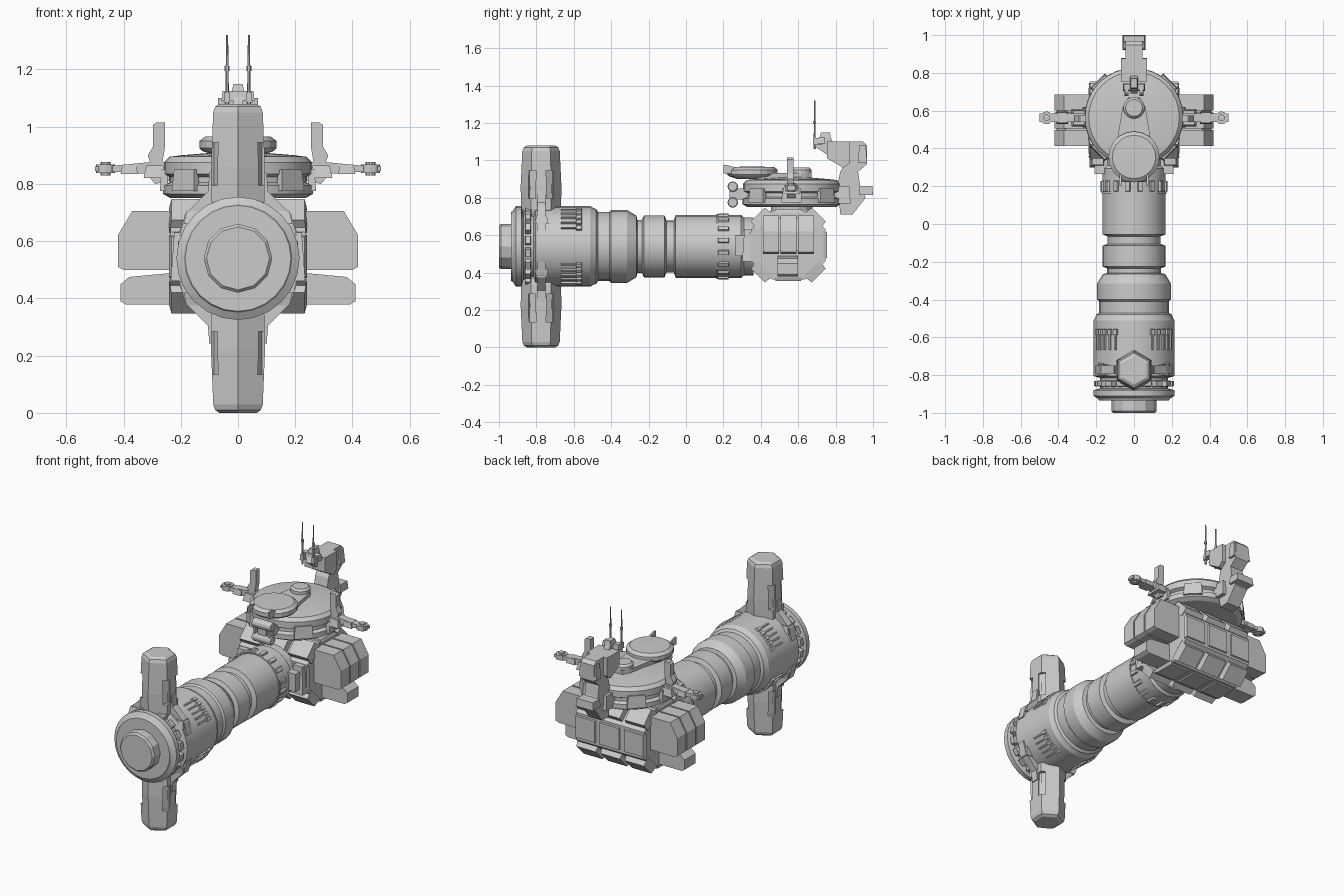
import bpy, bmesh
from math import sin, cos, pi, radians
from mathutils import Matrix, Vector

if "Cube" in bpy.data.objects:
    bpy.data.objects.remove(bpy.data.objects["Cube"])

CZ = 0.54  # height of the main axis
pivot = bpy.data.objects.new("mirror_pivot", None)
pivot.location = (0, 0, CZ)
pivot.hide_render = True
bpy.context.collection.objects.link(pivot)


def build(name, verts, faces, mirror="", smooth=0):
    me = bpy.data.meshes.new(name)
    me.from_pydata([tuple(v) for v in verts], [], faces)
    bm = bmesh.new()
    bm.from_mesh(me)
    bmesh.ops.recalc_face_normals(bm, faces=bm.faces)
    bm.to_mesh(me)
    bm.free()
    ob = bpy.data.objects.new(name, me)
    bpy.context.collection.objects.link(ob)
    if smooth:
        bpy.ops.object.select_all(action='DESELECT')
        ob.select_set(True)
        bpy.context.view_layer.objects.active = ob
        bpy.ops.object.shade_smooth_by_angle(angle=radians(smooth))
    if mirror:
        add_mirror(ob, mirror)
    return ob


def add_mirror(ob, axes):
    m = ob.modifiers.new("mirror", 'MIRROR')
    m.use_axis = ["x" in axes, False, "z" in axes]
    m.mirror_object = pivot
    m.use_mirror_merge = False


def lathe(name, prof, sides, center, axis="z", phase=0.0, mirror="", smooth=0):
    """Closed turned solid; prof = (position along axis, radius)."""
    vs, fs = [], []
    c = Vector(center)
    for h, r in prof:
        for i in range(sides):
            a = phase + 2 * pi * i / sides
            u, v = r * cos(a), r * sin(a)
            vs.append(c + Vector({"z": (u, v, h), "y": (u, h, v), "x": (h, u, v)}[axis]))
    for k in range(len(prof) - 1):
        for i in range(sides):
            j = (i + 1) % sides
            fs.append((k * sides + i, k * sides + j, (k + 1) * sides + j, (k + 1) * sides + i))
    fs += [tuple(range(sides)), tuple(range((len(prof) - 1) * sides, len(prof) * sides))]
    return build(name, vs, fs, mirror, smooth)


def prism(name, pts, axis, a, b, mirror=""):
    n = len(pts)
    put = {"x": lambda p, h: (h, p[0], p[1]), "y": lambda p, h: (p[0], h, p[1]), "z": lambda p, h: (p[0], p[1], h)}[axis]
    vs = [put(p, h) for h in (a, b) for p in pts]
    fs = [(i, (i + 1) % n, n + (i + 1) % n, n + i) for i in range(n)]
    return build(name, vs, fs + [tuple(range(n)), tuple(range(n, 2 * n))], mirror)


def boxes(name, items, mirror=""):
    """Many boxes in one object; item = (centre, size, matrix, top inset)."""
    vs, fs = [], []
    for c, s, m, inset in items:
        o = len(vs)
        for z in (-1, 1):
            d = inset if z > 0 else 0
            for x, y in ((-1, -1), (1, -1), (1, 1), (-1, 1)):
                vs.append(m @ (Vector(c) + Vector((x * (s[0] / 2 - d), y * (s[1] / 2 - d), z * s[2] / 2))))
        fs += [tuple(o + k for k in f) for f in ((0, 1, 2, 3), (4, 5, 6, 7), (0, 1, 5, 4), (1, 2, 6, 5), (2, 3, 7, 6), (3, 0, 4, 7))]
    return build(name, vs, fs, mirror)


I = Matrix.Identity(4)


def box(name, x, y, z, inset=0.0, mirror=""):
    ctr = [(q[0] + q[1]) / 2 for q in (x, y, z)]
    return boxes(name, [(ctr, [q[1] - q[0] for q in (x, y, z)], I, inset)], mirror)


def around(deg):  # local z becomes the radial direction around the main axis
    return Matrix.Translation((0, 0, CZ)) @ Matrix.Rotation(radians(deg), 4, 'Y')


# Main shaft: nose cap, engine drum and stepped barrel
lathe("nose_cap", [(-1, .11), (-.99, .12), (-.92, .12)], 12, (0, 0, CZ), "y", pi / 2)
lathe("engine_drum", [(-.935, .185), (-.925, .19), (-.91, .215), (-.88, .215), (-.87, .18), (-.815, .18),
      (-.805, .215), (-.51, .215), (-.495, .205), (-.48, .2), (-.47, .185), (-.41, .185), (-.4, .195),
      (-.315, .195), (-.265, .165), (-.26, .142), (-.2, .142)], 24, (0, 0, CZ), "y", 0, "", 20)
lathe("barrel", [(-.27, .142), (-.235, .142), (-.225, .166), (-.115, .166), (-.105, .14), (-.065, .14),
      (-.055, .168), (.295, .168), (.31, .155), (.36, .155)], 24, (0, 0, CZ), "y", 0, "", 20)
boxes("recess_teeth", [((0, -.845, .19), (.05, .035, .04), around(a), .004) for a in range(0, 360, 20)])
boxes("barrel_teeth", [((0, .2, .168), (.032, .065, .02), around(a + 11.25), .006)
                       for a in [k * 22.5 for k in range(16)]])
lathe("barrel_band", [(.162, .173), (.172, .173)], 24, (0, 0, CZ), "y")

# Vent fingers on the drum, four groups
vents = []
for g in (45, 135, 225, 315):
    for k in range(-2, 3):
        m = around(g + k * 9)
        vents.append(((0, -.615, .212), (.014, .11, .022), m, .003))
        vents.append(((0, -.572, .214), (.028, .035, .024), m, .004))
boxes("vent_fingers", vents)

# Upper and lower hexagonal pods with cut slots
pod = lathe("pods", [(.69, .09), (.74, .107), (.86, .109), (1.05, .1), (1.07, .092), (1.08, .075)],
            6, (0, -.775, 0), "z", pi / 2)
cut = boxes("pod_slot_cutter", [((0, .096, .87), (.044, .024, .15),
            Matrix.Translation((0, -.775, 0)) @ Matrix.Rotation(radians(a), 4, 'Z'), 0) for a in (60, 120, 240, 300)])
cut.hide_render = True
cut.hide_viewport = False
cut.display_type = 'WIRE'
b = pod.modifiers.new("slots", 'BOOLEAN')
b.operation, b.object = 'DIFFERENCE', cut
add_mirror(pod, "z")
pod.modifiers["mirror"].use_axis = [False, False, True]
prism("pod_brackets", [(.08, .84), (.1, .84), (.105, .775), (.185, .695), (.205, .62), (.15, .62), (.08, .7)],
      "y", -.795, -.75, "xz")
box("bracket_pads", (.1, .19), (-.81, -.735), (.66, .705), .01, "xz")

# Octagonal rear block with armour plates
YC, ZC = .547, .547
oct_pts = [(YC + sy * a, ZC + sz * b) for sy, sz, a, b in
           ((1, -1, .2, .085), (1, 1, .2, .085), (1, 1, .085, .185), (-1, 1, .085, .185),
            (-1, 1, .2, .085), (-1, -1, .2, .085), (-1, -1, .085, .185), (1, -1, .085, .185))]
prism("rear_block", oct_pts, "x", -.235, .235)
plates = []
for k in range(8):
    m = Matrix.Translation((0, YC, ZC)) @ Matrix.Rotation(radians(45 * k), 4, 'X')
    diag = k % 2
    r = .203 if diag else (.198 if k % 4 else .182)
    for x in (-.167, 0, .167):
        plates.append(((x, 0, r), (.148, .12 if diag else .15, .055 if diag else .02), m, .008))
boxes("armour_plates", plates)
box("front_collar", (-.21, .21), (.265, .37), (.49, .6), 0)
box("collar_cheeks", (.15, .235), (.3, .37), (.46, .63), .012, "x")

# Side cargo slabs and the lower single one
for i in range(3):
    y = .412 + i * .094
    prism("side_slab", [(.22, .705), (.37, .705), (.42, .62), (.42, .51), (.4, .5), (.22, .5)], "y", y, y + .085, "x")
prism("side_core", [(.22, .69), (.36, .69), (.405, .615), (.405, .515), (.22, .515)], "y", .415, .68, "x")
prism("lower_slab", [(.22, .49), (.38, .475), (.41, .45), (.41, .39), (.39, .378), (.22, .378)], "y", .49, .6, "x")

# Turret disc
TY = .565
lathe("turret_neck", [(.7, .13), (.735, .11), (.76, .11)], 16, (0, TY, 0), "z")
lathe("turret_disc", [(.75, .235), (.765, .262), (.795, .262), (.805, .24), (.825, .24), (.835, .26), (.875, .26),
      (.895, .24), (.9, .2), (.91, .08)], 32, (0, TY, 0), "z", 0, "", 20)
boxes("turret_rim_panels", [((0, .258, .813), (.11, .03, .075),
      Matrix.Translation((0, TY, 0)) @ Matrix.Rotation(radians(a), 4, 'Z'), .006) for a in (45, 90, 135, 225, 270, 315)])

# Dish, its arm and pivot on top
lathe("dish", [(.9, .08), (.915, .125), (.925, .135), (.95, .135), (.965, .115), (.967, .03)], 20, (0, .355, 0), "z")
prism("dish_arm", [(-.1, .38), (.1, .38), (.06, .62), (.03, .67), (-.03, .67), (-.06, .62)], "z", .9, .932)
lathe("arm_pivot", [(.9, .057), (.95, .057), (.962, .045)], 16, (0, .615, 0), "z")
prism("dish_fins", [(.2, .975), (.22, .975), (.29, .955), (.44, .965), (.44, .93), (.2, .93)], "x", .066, .076, "x")

# Front roller joint
box("roller_bracket", (-.05, .05), (.255, .34), (.79, .85))
box("roller_link", (-.03, .03), (.235, .265), (.76, .87))
for z in (.775, .86):
    lathe("roller", [(-.065, .024), (-.058, .028), (.058, .028), (.065, .024)], 12, (0, .25, z), "x")
box("roller_plates", (.045, .058), (.232, .268), (.775, .86), 0, "x")

# Side outriggers
prism("outrigger_arm", [(.24, .81), (.29, .8), (.32, .835), (.42, .842), (.5, .845), (.5, .86), (.42, .865),
      (.32, .875), (.27, .88), (.24, .87)], "y", .54, .585, "x")
box("outrigger_block", (.25, .33), (.515, .61), (.82, .865), .01, "x")
box("outrigger_cuff", (.35, .41), (.53, .595), (.835, .868), .006, "x")
lathe("outrigger_ring", [(.838, .034), (.868, .034)], 12, (.463, .562, 0), "z", 0, "x")
lathe("outrigger_pin", [(.83, .018), (.876, .018)], 10, (.463, .562, 0), "z", 0, "x")
prism("outrigger_post", [(.265, .87), (.305, .87), (.315, .9), (.297, .93), (.297, 1.005), (.285, 1.015),
      (.255, 1.015), (.255, .93)], "y", .54, .575, "x")

# Rear tower
prism("tower_mast", [(.825, .71), (.89, .71), (.96, .8), (.93, .87), (.92, .94), (.968, .98), (.968, 1.08), (.947, 1.1),
      (.86, 1.1), (.86, 1.0), (.825, .94), (.81, .87)], "x", -.045, .045)
prism("tower_head", [(.755, 1.01), (.755, 1.1), (.875, 1.1), (.875, .985), (.84, .96), (.8, .985)], "x", -.07, .07)
box("tower_foot", (-.07, .07), (.78, .88), (.77, .86), .006)
box("tower_step", (-.06, .06), (.925, 1.0), (.815, .862), .004)
box("tower_back_cap", (-.06, .06), (.92, .968), (.99, 1.08), .006)

# Sensor cluster and twin antennas
prism("sensor_arm", [(.69, 1.075), (.71, 1.06), (.77, 1.02), (.8, 1.06), (.775, 1.12), (.735, 1.145), (.715, 1.12)],
      "x", -.018, .018)
box("sensor_bar", (-.058, .058), (.705, .745), (1.09, 1.125), .004)
box("sensor_cap", (-.022, .022), (.715, .775), (1.12, 1.15), .006)
lathe("antenna_rod", [(1.06, .007), (1.2, .005), (1.32, .0035)], 6, (.038, .688, 0), "z", 0, "x")
lathe("antenna_joint", [(1.195, .009), (1.212, .009)], 6, (.038, .688, 0), "z", 0, "x")
box("antenna_base", (.028, .05), (.678, .73), (1.085, 1.12), .002, "x")
